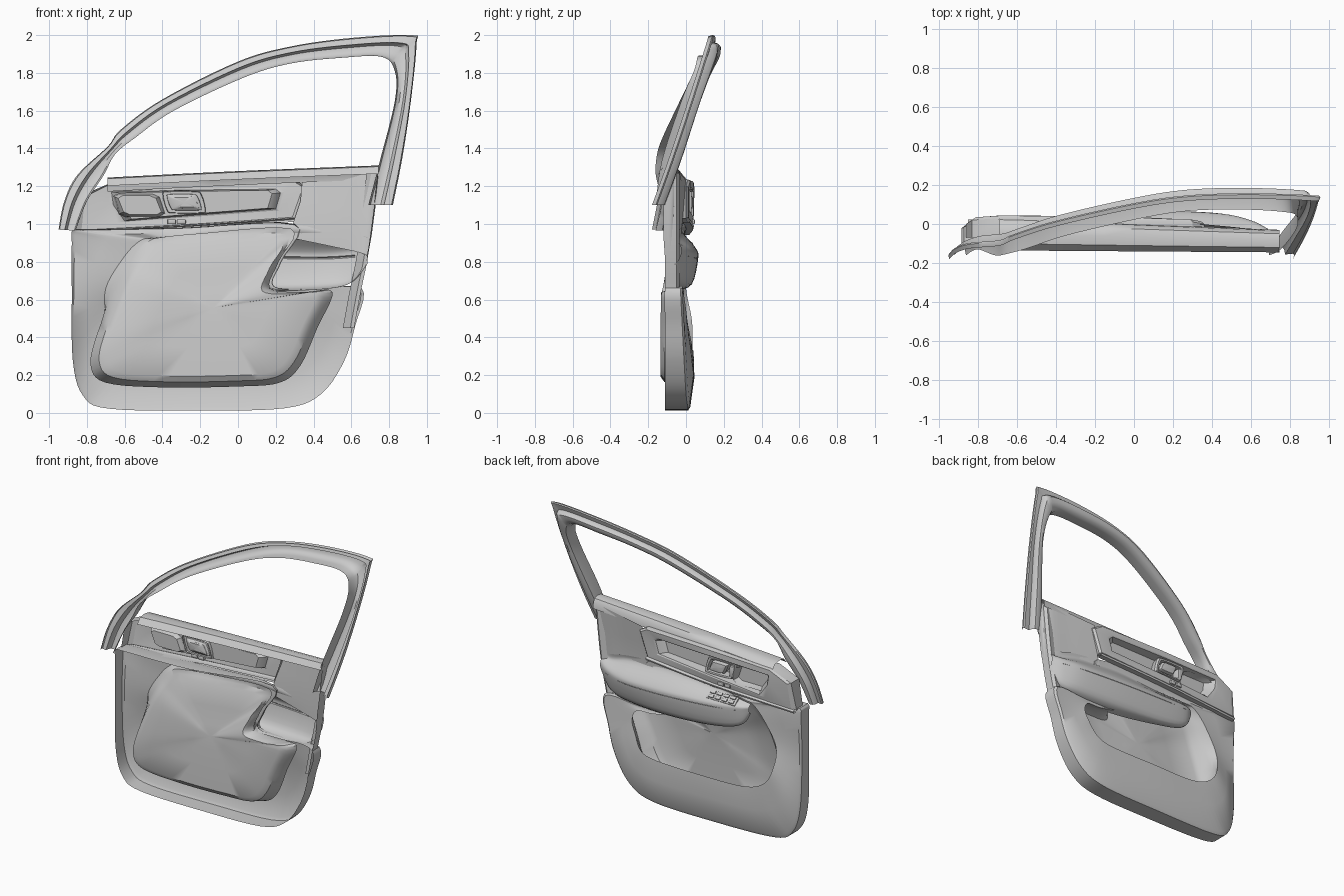
import bpy, bmesh, math
from mathutils import Vector as V


def curve(pts, closed=False, n=5):
    """Catmull-Rom sampling through control points."""
    p = [V(q) for q in pts]
    m, out = len(p), []
    for i in range(m if closed else m - 1):
        if closed:
            a, b, c, d = (p[(i + k) % m] for k in (-1, 0, 1, 2))
        else:
            a, b, c, d = p[max(i - 1, 0)], p[i], p[i + 1], p[min(i + 2, m - 1)]
        for k in range(n):
            t = k / n
            out.append(0.5 * (2 * b + (c - a) * t + (2 * a - 5 * b + 4 * c - d) * t * t
                              + (3 * b - a - 3 * c + d) * t ** 3))
    return out if closed else out + [p[-1]]


def loft(name, rows, closed=False, cap=False, n=5, angle=35):
    """Skin a series of rows (each a list of control points)."""
    bm = bmesh.new()
    grid = [[bm.verts.new(v) for v in (curve(r, closed, n) if n > 1 else r)] for r in rows]
    for a, b in zip(grid, grid[1:]):
        m = len(a)
        for i in range(m if closed else m - 1):
            j = (i + 1) % m
            bm.faces.new((a[i], a[j], b[j], b[i]))
    if cap:
        last = grid[-1]
        mid = bm.verts.new(sum((v.co for v in last), V()) / len(last))
        for i in range(len(last)):
            bm.faces.new((last[i], last[(i + 1) % len(last)], mid))
    bmesh.ops.remove_doubles(bm, verts=bm.verts, dist=1e-5)
    bmesh.ops.recalc_face_normals(bm, faces=bm.faces)
    return finish(name, bm, angle)


def finish(name, bm, angle=35):
    me = bpy.data.meshes.new(name)
    bm.to_mesh(me)
    bm.free()
    ob = bpy.data.objects.new(name, me)
    bpy.context.collection.objects.link(ob)
    bpy.ops.object.select_all(action='DESELECT')
    ob.select_set(True)
    bpy.context.view_layer.objects.active = ob
    bpy.ops.object.shade_smooth_by_angle(angle=math.radians(angle))
    return ob


def box(name, loc, size, tilt=0, bevel=0.006):
    bm = bmesh.new()
    bmesh.ops.create_cube(bm, size=1)
    bmesh.ops.scale(bm, vec=size, verts=bm.verts)
    bmesh.ops.bevel(bm, geom=bm.edges[:], offset=bevel, segments=2, affect='EDGES', profile=0.5)
    ob = finish(name, bm)
    ob.location, ob.rotation_euler = loc, (tilt, 0, 0)
    return ob


def mix(a, b, t, dy=0):
    return [V(p).lerp(V(q), t) + V((0, dy, 0)) for p, q in zip(a, b)]


def shrink(ring, t, yfun):
    c = sum((V(p) for p in ring), V()) / len(ring)
    return [V((p[0] + (c.x - p[0]) * t, yfun(V(p)), p[2] + (c.z - p[2]) * t)) for p in ring]


def rrect(cx, cz, w, h, y, skew=0.0):
    k = 0.72
    pts = [(-1, -k), (-1, k), (-k, 1), (k, 1), (1, k), (1, -k), (k, -1), (-k, -1)]
    return [(cx + u * w + v * skew, y, cz + v * h) for u, v in pts]


# Lower door shell: edge flange, interior face, then undercut map pocket
edge = [(-.875, -.02, .965), (-.88, -.02, .9), (-.88, -.03, .65), (-.875, -.02, .28),
        (-.82, -.01, .09), (-.68, 0, .022), (-.2, .01, .012), (.25, .01, .025), (.44, 0, .1),
        (.56, -.01, .27), (.62, -.02, .46), (.655, -.03, .66), (.4, -.03, .655),
        (.19, -.03, .67), (.23, -.03, .8), (.3, -.03, 1.0), (-.3, -.01, .98), (-.8, -.01, .97)]
rim = [(-.52, 0, .91), (-.6, 0, .83), (-.7, 0, .66), (-.69, .03, .5), (-.62, .035, .39),
       (-.46, .035, .335), (-.15, .04, .33), (.2, .035, .335), (.33, .03, .37), (.39, .01, .47),
       (.42, 0, .55), (.39, -.01, .62), (.27, -.01, .63), (.15, -.01, .67), (.17, -.02, .8),
       (.19, -.02, .93), (-.3, -.02, .93), (-.46, 0, .925)]
basin = [(-.47, -.05, .91), (-.54, -.05, .84), (-.63, -.05, .7), (-.745, -.03, .42),
         (-.78, -.02, .25), (-.7, -.02, .16), (-.4, -.02, .135), (0, -.02, .14),
         (.22, -.02, .16), (.33, -.03, .25), (.42, -.05, .45), (.5, -.06, .64), (.35, -.06, .64),
         (.17, -.06, .66), (.215, -.06, .8), (.28, -.05, .975), (-.2, -.04, .95), (-.4, -.05, .93)]
flange = [(x, y - .015 if 11 < i < 16 else -.11, z) for i, (x, y, z) in enumerate(edge)]
swell = [p + V((0, .018 if p.z < .5 else 0, 0)) for p in mix(edge, rim, .55)]
back = lambda p: -.135 + .2 * max(0, p.z - .62)
loft("lower_door_shell", [flange, edge, mix(edge, rim, .06, .01), swell, rim], True)
loft("map_pocket", [rim, mix(rim, basin, .5, -.005), basin,
                    shrink(basin, .07, lambda p: back(p) + .02),
                    shrink(basin, .14, back), shrink(basin, .5, lambda p: -.03 + .75 * back(p)),
                    shrink(basin, .8, lambda p: -.09 + .25 * back(p))], True, True)
# Rear edge strip joining shell, armrest and upper panel
path = [(.615, .45), (.65, .64), (.683, .8), (.71, .98), (.74, 1.27)]
loft("rear_edge", [[(x - w, y, z) for x, z in path]
                   for w, y in ((.06, -.045), (.02, -.035), (0, -.05), (0, -.11))])

# Upper trim panel with recessed insert
trim = [(-.86, 0, .96), (-.83, .02, 1.15), (-.68, .03, 1.215), (-.2, .025, 1.23),
        (.3, .01, 1.235), (.36, 0, 1.2), (.3, 0, 1.03), (-.25, .02, .99)]
insert = [(-.6, .04, 1.015), (-.66, .04, 1.1), (-.67, .04, 1.17), (-.25, .035, 1.18),
          (.2, .02, 1.185), (.225, .015, 1.165), (.2, .015, 1.08), (-.25, .035, 1.045)]
loft("upper_trim_panel", [[(x, -.07 if x < -.6 else y - .03, z) for x, y, z in trim], trim,
                          mix(trim, insert, .12, .012), mix(trim, insert, .85, .006), insert],
     True, n=1, angle=25)
loft("trim_insert_recess", [insert, shrink(insert, .05, lambda p: p.y - .03),
                            shrink(insert, .1, lambda p: -.03)], True, True, n=1, angle=25)
loft("trim_lower_moulding", [[(x, y + dy, z + .012 * x + dz) for x, y, z in
                              ((-.85, .01, .965), (-.25, .03, .99), (.3, .01, 1.02))]
                             for dy, dz in ((-.03, -.012), (.008, -.012), (.012, 0), (0, .012))])

# Window sill along the belt line
loft("window_sill", [[(-.69, a, 1.242 + dz), (0, (a + b) / 2, 1.276 + dz), (.745, b, 1.306 + dz)]
                     for a, b, dz in ((-.135, -.145, -.04), (-.1, -.12, -.002), (-.05, -.08, .004),
                                      (.0, -.05, -.006), (.025, -.035, -.03), (.03, -.03, -.07))])

# Rear upper panel above the armrest
loft("rear_upper_panel", [
    [(.34, 0, 1.23), (.55, -.02, 1.255), (.725, -.045, 1.275), (.74, -.12, 1.28)],
    [(.33, -.01, 1.12), (.52, -.03, 1.1), (.71, -.055, 1.09), (.72, -.12, 1.09)],
    [(.29, -.02, 1.0), (.5, -.04, .96), (.69, -.06, .94), (.70, -.12, .94)],
    [(.26, -.02, .93), (.5, -.04, .88), (.67, -.06, .84), (.68, -.11, .8)]])

# Armrest: bulging shell lofted from rear to front
arm = [(.685, (-.06, .93), (-.05, .91), (-.03, .885), (-.025, .85), (-.045, .8), (-.06, .79)),
       (.6, (-.04, .95), (-.04, .91), (.01, .87), (.015, .82), (-.02, .71), (-.06, .69)),
       (.45, (-.03, .98), (-.03, .94), (.04, .865), (.05, .81), (.01, .685), (-.06, .655)),
       (.15, (-.02, 1.0), (-.02, .96), (.05, .875), (.065, .82), (.03, .68), (-.05, .65)),
       (-.2, (-.01, .98), (-.02, .94), (.04, .88), (.055, .835), (.03, .7), (-.03, .69)),
       (-.42, (-.01, .92), (-.01, .91), (.03, .885), (.035, .85), (.02, .75), (-.02, .74)),
       (-.49, (-.02, .9), (-.015, .895), (.0, .88), (.0, .865), (-.005, .84), (-.02, .83))]
sections = [curve([(s[0], y, z) for y, z in s[1:]], n=4) for s in arm]
loft("armrest", [list(c) for c in zip(*sections)], n=6)
loft("armrest_seam", [[(.62, .008 + d, .83 + e), (.45, .05 + d, .82 + e), (.15, .064 + d, .825 + e),
                       (-.2, .054 + d, .84 + e), (-.42, .034 + d, .855 + e)]
                      for d, e in ((-.004, -.006), (.003, 0), (-.004, .006))])

# Window switches on the armrest
tilt = -math.radians(38)
box("switch_plate", (-.29, .01, .9), (.23, .066, .014), tilt)
for i in range(4):
    for j in (-1, 1):
        box("window_switch", (-.37 + i * .052, .014 + j * .012, .908 - j * .0095),
            (.04, .022, .014), tilt, .004)

# Door handle cup, lever and lock button
hx, hz, sk = -.285, 1.115, -.015
loft("handle_bezel", [rrect(hx, hz, w, h, y, sk) for w, h, y in
                      ((.1, .055, -.05), (.11, .062, .015), (.102, .056, .03), (.088, .046, .028),
                       (.08, .042, -.04), (.05, .025, -.055))], True, True, n=3)
loft("handle_lever", [rrect(hx + .015, hz, w, h, y, sk) for w, h, y in
                      ((.05, .032, -.05), (.06, .036, .02), (.05, .03, .035), (.02, .01, .038))],
     True, True, n=3)
box("handle_pivot", (-.372, .0, 1.11), (.03, .06, .075))
for i in (-1, 1):
    box("lock_button", (-.325 + i * .026, .03, 1.012), (.045, .035, .026))
loft("storage_cup", [rrect(-.52, 1.1, w, h, y, -.02) for w, h, y in
                     ((.125, .066, .02), (.118, .06, -.03), (.1, .05, -.06))], True, True, n=1)

# Window frame: outer flange, raised inner rail and return into the opening
outer = [(-.95, -.16, .97), (-.92, -.13, 1.12), (-.85, -.105, 1.26), (-.69, -.09, 1.41),
         (-.62, -.06, 1.5), (-.4, .01, 1.66), (0, .1, 1.86), (.28, .14, 1.94), (.6, .15, 1.985),
         (.92, .14, 2.0), (.945, .125, 1.95), (.915, .03, 1.65), (.87, -.07, 1.35),
         (.82, -.16, 1.1)]
opening = [(-.86, .965), (-.8, 1.12), (-.71, 1.26), (-.65, 1.37), (-.54, 1.46), (-.34, 1.6),
           (.03, 1.775), (.28, 1.85), (.55, 1.88), (.76, 1.885), (.83, 1.81), (.83, 1.65),
           (.75, 1.33), (.69, 1.1)]
inner = [(x, o[1] - .2 * (o[2] - z), z) for (x, z), o in zip(opening, outer)]
fold = [V((p.x, p.y - (.055 if 1 < i < 13 else .0), p.z))
        for i, p in enumerate(mix(outer, inner, .99))]
loft("window_frame", [mix(outer, inner, t, dy) for t, dy in
                      ((.06, -.02), (0, 0), (.05, .008), (.36, .004), (.4, .03), (.5, .045),
                       (.72, .047), (.92, .035), (1, .005))] + [fold], n=6, angle=40)
